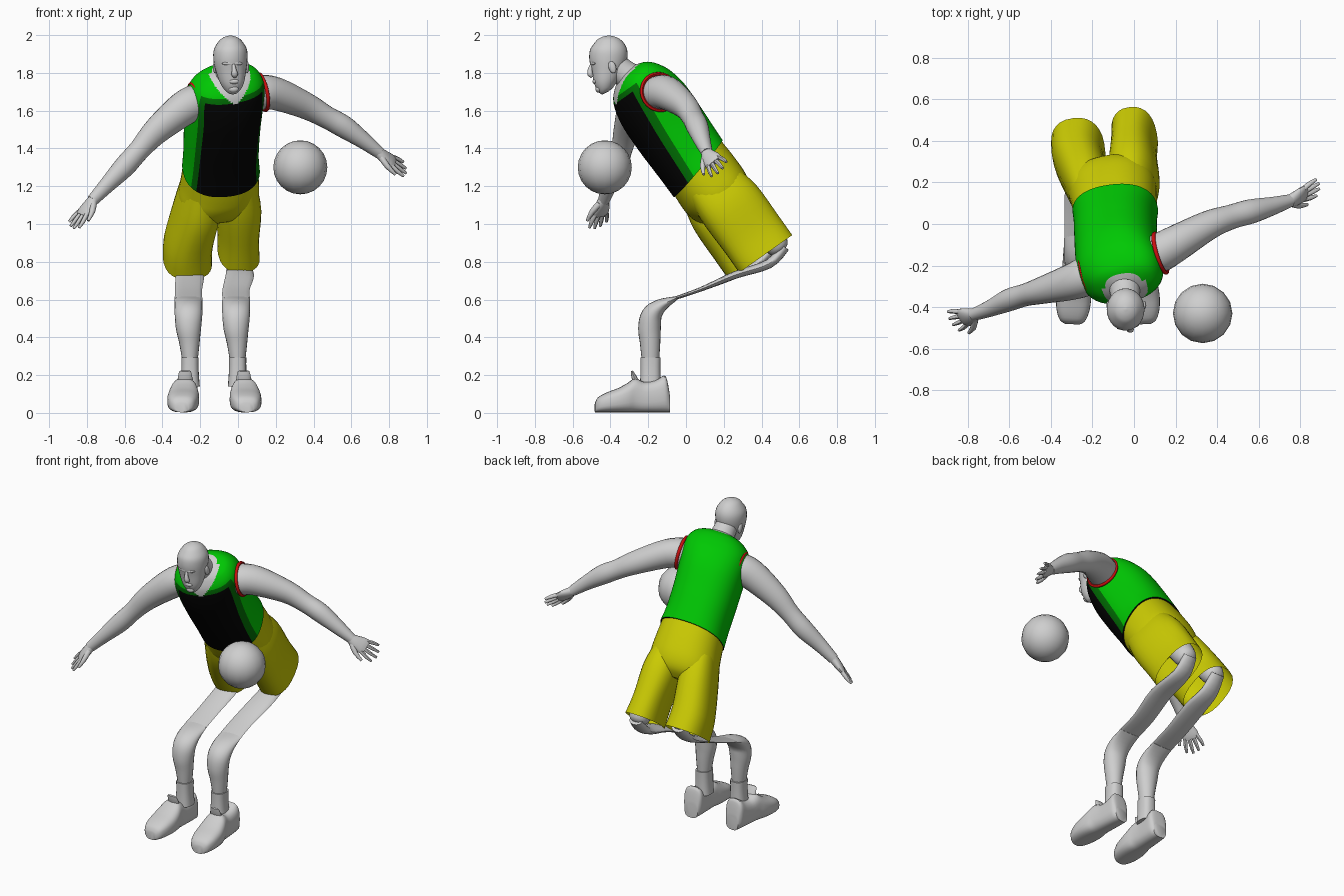
import bpy, bmesh, math
from mathutils import Vector, Matrix

if "Cube" in bpy.data.objects:
    bpy.data.objects.remove(bpy.data.objects["Cube"], do_unlink=True)


def material(name, r, g, b):
    m = bpy.data.materials.new(name)
    m.use_nodes = True
    m.diffuse_color = (r, g, b, 1)
    bsdf = m.node_tree.nodes["Principled BSDF"]
    bsdf.inputs["Base Color"].default_value = (r, g, b, 1)
    bsdf.inputs["Roughness"].default_value = 0.7
    return m


GREY = material("pale grey", .62, .62, .62)
GREEN = material("jersey green", 0, .58, .001)
DARK = material("dark green", 0, .16, .001)
BLACK = material("black", .001, .001, .001)
YELLOW = material("shorts yellow", .6, .6, .001)
RED = material("trim red", .62, .005, .005)


def finish(ob, mats, angle=45):
    for m in mats:
        ob.data.materials.append(m)
    bpy.ops.object.select_all(action='DESELECT')
    ob.select_set(True)
    bpy.context.view_layer.objects.active = ob
    bpy.ops.object.shade_smooth_by_angle(angle=math.radians(angle))
    return ob


def spline(rows, k):
    """Catmull-Rom interpolation of rows of numbers."""
    out = []
    for i in range(len(rows) - 1):
        quad = list(zip(rows[max(i - 1, 0)], rows[i], rows[i + 1], rows[min(i + 2, len(rows) - 1)]))
        for s in range(k):
            t = s / k
            out.append([b + .5 * t * (c - a + t * (2 * a - 5 * b + 4 * c - d + t * (3 * (b - c) + d - a)))
                        for a, b, c, d in quad])
    out.append(list(rows[-1]))
    return out


def loft(name, rings, mats, n=20, power=2, caps=True, rule=None):
    """Skin rings of (centre, side vector, up vector)."""
    bm = bmesh.new()
    grid = []
    for c, side, up in rings:
        ring = []
        for j in range(n):
            a = math.tau * j / n
            x, y = [math.copysign(abs(v) ** (2 / power), v) for v in (math.cos(a), math.sin(a))]
            ring.append(bm.verts.new(c + side * x + up * y))
        grid.append(ring)
    for i in range(len(grid) - 1):
        for j in range(n):
            k = (j + 1) % n
            f = bm.faces.new((grid[i][j], grid[i][k], grid[i + 1][k], grid[i + 1][j]))
            if rule:
                f.material_index = rule(i, math.tau * (j + .5) / n)
    if caps:
        bm.faces.new(grid[0][::-1])
        bm.faces.new(grid[-1])
    bmesh.ops.recalc_face_normals(bm, faces=bm.faces)
    me = bpy.data.meshes.new(name)
    bm.to_mesh(me)
    bm.free()
    ob = bpy.data.objects.new(name, me)
    bpy.context.collection.objects.link(ob)
    return finish(ob, mats)


def tube(name, rows, side=(1, 0, 0), k=4, **kw):
    """Grey tube along rows of (x, y, z, side radius, up radius)."""
    rows = spline(rows, k)
    pts = [Vector(r[:3]) for r in rows]
    rings = []
    for i, r in enumerate(rows):
        t = (pts[min(i + 1, len(pts) - 1)] - pts[max(i - 1, 0)]).normalized()
        s = Vector(side)
        s = (s - t * s.dot(t)).normalized()
        rings.append((pts[i], s * max(r[3], .002), t.cross(s) * max(r[4], .002)))
    return loft(name, rings, [GREY], **kw)


def ball(name, centre, scale, segs=20, rings=12, rot=(0, 0, 0)):
    bpy.ops.mesh.primitive_uv_sphere_add(segments=segs, ring_count=rings, radius=1, location=centre, rotation=rot)
    ob = bpy.context.object
    ob.name = name
    ob.scale = scale
    return finish(ob, [GREY])


# Leaning body frame: local z runs up the spine, local y to the back
LEAN = Matrix.Rotation(math.radians(35.3), 3, 'X')
WAIST = Vector((-.09, .09, 1.25))


def body_rings(rows, k):
    """Rows of (z, x, y, half width, half depth, twist, rise to the back) in the body frame."""
    rows = spline(rows, k)
    rings = []
    for z, x, y, rx, ry, tw, rise in rows:
        turn = LEAN @ Matrix.Rotation(tw, 3, 'Z')
        rings.append((WAIST + LEAN @ Vector((x, y, z)), turn @ Vector((rx, 0, 0)), turn @ Vector((0, ry, rise))))
    return rows, rings


# Jersey, with its panels and the bare neckline chosen by height and angle
rows, rings = body_rings([
    (.05, 0, .004, .204, .19, .18, .05), (.15, 0, .004, .197, .192, .22, .03), (.3, .005, .003, .198, .196, .28, 0),
    (.45, .015, .005, .203, .194, .32, 0), (.55, .025, .005, .205, .174, .31, 0), (.61, .032, .005, .19, .147, .3, 0),
    (.652, .038, .01, .155, .112, .28, 0), (.675, .04, .014, .11, .08, .25, 0), (.69, .04, .014, .05, .04, .2, 0)], 12)


def jersey_rule(i, a):
    z, rx = rows[i][0] + .003, rows[i][3]
    off = math.degrees((a + math.pi / 2 + math.pi) % math.tau - math.pi)
    if z > .684 or (abs(off) < 90 and z > .572 + .95 * abs(rx * math.cos(a))):
        return 3
    if -48 < off < 55 and z < .585:
        return 0
    if -60 < off < 69 and z < .61:
        return 1
    return 2


loft("jersey", rings, [BLACK, DARK, GREEN, GREY], n=120, power=2.3, rule=jersey_rule)

# Shorts: hips and two open legs
_, rings = body_rings([(.09, 0, .004, .194, .18, .18, .05), (-.03, -.006, .006, .205, .186, .2, .02),
                       (-.12, -.014, .006, .212, .182, .23, 0), (-.19, -.02, .006, .2, .155, .25, 0),
                       (-.235, -.02, .006, .16, .1, .25, 0)], 5)
loft("shorts_hips", rings, [YELLOW], n=40, power=2.3)
for side, top, end, cy, rx in (("right", -.115, -.178, -.03, .127), ("left", .09, .093, .035, .108)):
    _, rings = body_rings([(-.05, top, cy * .6, .09, .15, .25, 0), (-.2, top * .75 + end * .25, cy * .9, .114, .174, .25, 0),
                           (-.4, end * .97, cy, rx - .004, .173, .2, 0), (-.525, end, cy, rx, .173, .15, 0)], 4)
    loft(side + "_shorts_leg", rings, [YELLOW], n=28, power=2.4, caps=False)

# Legs, socks and shoes
SHOE = [(-.482, .05, .035), (-.465, .08, .06), (-.42, .105, .078), (-.36, .128, .084), (-.31, .155, .08),
        (-.27, .18, .07), (-.22, .16, .064), (-.16, .17, .063), (-.115, .195, .062), (-.098, .16, .055),
        (-.086, .09, .045)]
for side, hip, knee, foot, yo, turn in (("right", -.265, -.262, -.28, -.04, -.06), ("left", .0, -.01, .03, .02, .06)):
    tube(side + "_thigh_stub", [(hip, .3 + yo, 1.1, .07, .07), (hip, .4 + yo, .97, .075, .075),
                                (hip, .47 + yo, .875, .06, .06), (hip, .49 + yo, .85, .01, .01)])
    tube(side + "_thigh", [(hip, .5 + yo, .88, .045, .03), (hip, .42 + yo, .79, .06, .025),
                           (hip + .01, .26, .73, .075, .02), (knee, .08, .655, .072, .012),
                           (knee, -.06, .606, .073, .009)], n=16)
    tube(side + "_shin", [(knee, -.05, .608, .073, .01), (knee, -.13, .57, .074, .035), (knee, -.18, .52, .073, .055),
                          (knee, -.193, .45, .067, .06), (knee + .005, -.19, .37, .054, .054),
                          (knee + .008, -.188, .27, .04, .045)])
    ankle = knee + .008
    tube(side + "_sock", [(ankle, -.188, .292, .046, .054), (ankle, -.188, .22, .046, .053),
                          (ankle, -.188, .14, .052, .056)], k=2, power=2.6)
    centre = Vector((foot, -.19, .003))
    spin = Matrix.Rotation(turn, 3, 'Z')
    loft(side + "_shoe", [(centre + spin @ Vector((0, y + .19, h / 2)), spin @ Vector((w, 0, 0)), Vector((0, 0, h / 2)))
                          for y, h, w in spline(SHOE, 3)], [GREY], n=28, power=2.8)
    tube(side + "_shoe_tongue", [(foot, -.25, .13, .04, .02), (foot, -.275, .19, .038, .014),
                                 (foot, -.287, .222, .03, .006)], k=2, n=12)

# Arms, hands and armhole trim
ARMS = {
    "left": ([(.03, -.18, 1.68, .06, .06), (.11, -.145, 1.695, .092, .09), (.2, -.095, 1.69, .09, .086),
              (.36, -.005, 1.625, .068, .072), (.47, .035, 1.565, .058, .06), (.56, .06, 1.515, .058, .06),
              (.66, .085, 1.445, .045, .045), (.75, .112, 1.375, .03, .032)], (-.4, -.8, -.3), (.15, .075, -.1)),
    "right": ([(-.14, -.2, 1.68, .06, .06), (-.21, -.24, 1.65, .092, .092), (-.29, -.275, 1.61, .088, .092),
               (-.43, -.315, 1.495, .066, .074), (-.52, -.34, 1.395, .054, .058), (-.6, -.365, 1.305, .054, .058),
               (-.69, -.405, 1.21, .04, .044), (-.77, -.435, 1.125, .03, .032)], (.6, -.75, -.1), (-.11, -.035, -.145)),
}
for side, (rows, across, along) in ARMS.items():
    tube(side + "_arm", rows, across, n=24)
    d = Vector(along).normalized()
    s = Vector(across)
    s = (s - d * s.dot(d)).normalized()
    wrist = Vector(rows[-1][:3])

    def at(u, v, r, r2):
        return (*(wrist + d * u + s * v), r, r2)

    tube(side + "_palm", [at(-.015, 0, .028, .028), at(.03, .003, .042, .026), at(.075, 0, .05, .02),
                          at(.1, 0, .046, .013)], s, n=16)
    for f, length in zip((-1.5, -.5, .5, 1.5), (.07, .09, .095, .08)):
        v = f * .024
        tube(f"{side}_finger_{int(f + 2.5)}", [at(.085, v, .012, .013), at(.09 + length * .5, v * 1.35, .011, .012),
                                               at(.09 + length, v * 1.5, .007, .007)], s, n=8, k=2)
    tube(side + "_thumb", [at(.015, .025, .018, .018), at(.06, .062, .015, .015), at(.115, .082, .008, .008)], s, n=8, k=2)
    out = 1 if side == "left" else -1
    axis = LEAN @ Vector((math.cos(.35), math.sin(.35), 0)) * out
    bpy.ops.mesh.primitive_torus_add(major_radius=.098, minor_radius=.01, major_segments=40, minor_segments=8,
                                     location=Vector(rows[1][:3]) + axis * .018,
                                     rotation=axis.to_track_quat('Z', 'Y').to_euler())
    bpy.context.object.name = side + "_armhole_trim"
    finish(bpy.context.object, [RED])

# Neck and head
tube("neck", [(-.05, -.22, 1.72, .06, .06), (-.048, -.28, 1.765, .078, .075), (-.042, -.34, 1.81, .07, .07),
              (-.04, -.39, 1.86, .065, .065)])
tube("head", [(-.026, -.425, 1.695, .02, .02), (-.027, -.43, 1.71, .042, .038), (-.03, -.43, 1.75, .064, .06),
              (-.036, -.42, 1.81, .08, .083), (-.04, -.413, 1.87, .09, .1), (-.04, -.408, 1.925, .087, .097),
              (-.04, -.408, 1.97, .06, .068), (-.04, -.408, 1.99, .033, .037), (-.04, -.408, 1.998, .004, .004)], n=28)
tube("nose", [(-.024, -.5, 1.845, .008, .008), (-.02, -.508, 1.815, .012, .013), (-.018, -.507, 1.793, .018, .015),
              (-.018, -.495, 1.78, .01, .01)], n=10, k=3)
ball("brow", (-.03, -.49, 1.85), (.055, .018, .013), rot=(0, 0, .15))
ball("mouth", (-.022, -.482, 1.755), (.026, .013, .014))
ball("chin", (-.024, -.462, 1.715), (.028, .018, .02))
for sx in (-1, 1):
    ball(("right" if sx < 0 else "left") + "_ear", (-.037 + sx * .085, -.39, 1.83), (.011, .02, .033), 12, 8, (.3, 0, 0))

# Game ball
ball("game_ball", (.33, -.43, 1.3), (.143, .143, .143), 16, 12)
